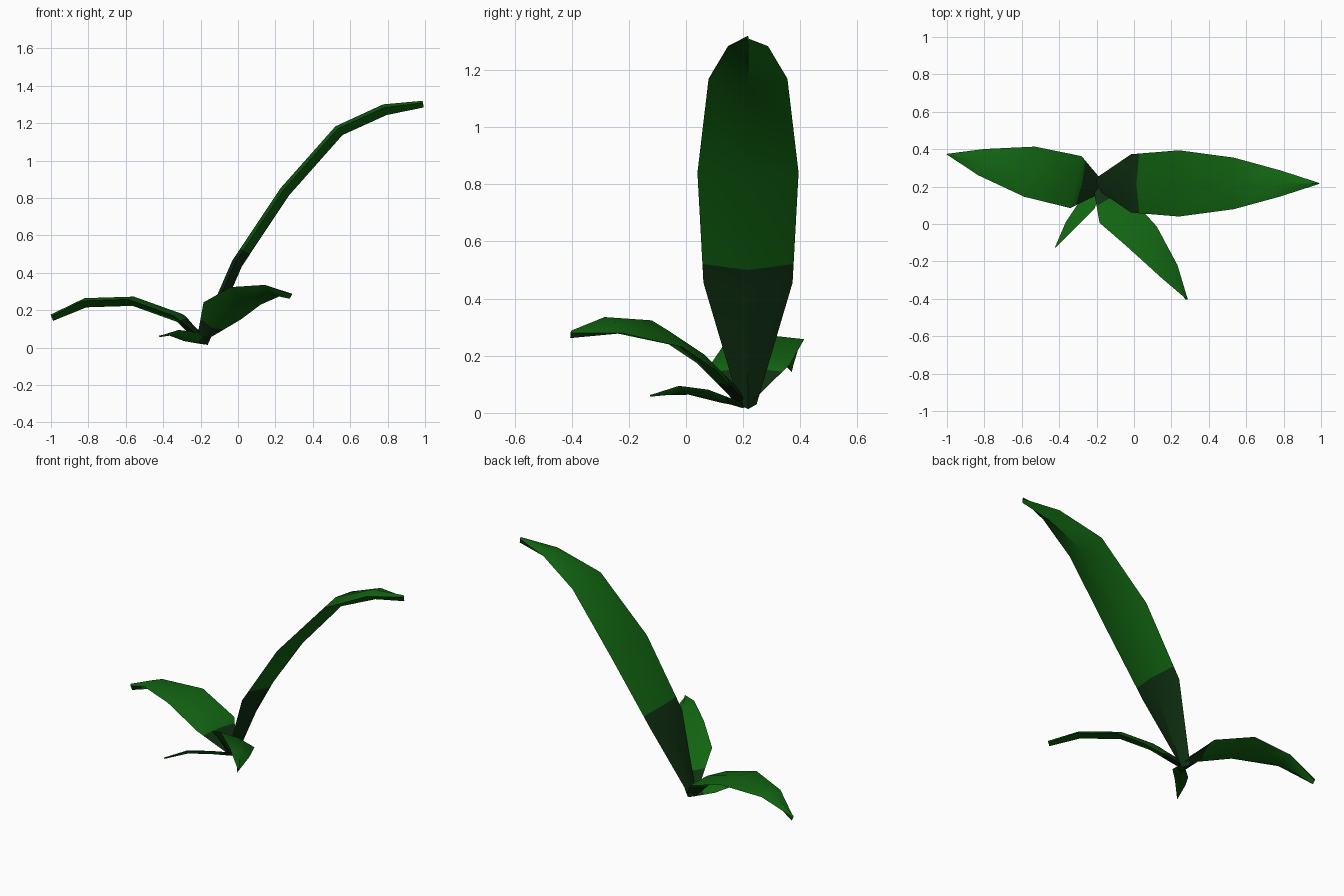
import bpy
import bmesh
import math
from mathutils import Vector

default_cube = bpy.data.objects.get("Cube")
if default_cube:
    bpy.data.objects.remove(default_cube, do_unlink=True)


def make_material(name, colour):
    material = bpy.data.materials.new(name)
    material.use_nodes = True
    material.diffuse_color = colour
    shader = material.node_tree.nodes["Principled BSDF"]
    shader.inputs["Base Color"].default_value = colour
    shader.inputs["Roughness"].default_value = 0.8
    return material


LEAF_GREEN = make_material("leaf green", (0.006, 0.13, 0.006, 1))
DARK_GREEN = make_material("dark stem green", (0.005, 0.03, 0.006, 1))


def cross_section(centre, tangent, half_width, thickness, roll):
    """Four-point lens: right rim, upper rib, left rim, lower rib."""
    flat_across = Vector((-tangent.y, tangent.x, 0)).normalized()
    flat_normal = tangent.cross(flat_across).normalized()
    across = flat_across * math.cos(roll) + flat_normal * math.sin(roll)
    normal = tangent.cross(across).normalized()
    rim_lift = normal * thickness * 0.2
    return [
        centre - across * half_width + rim_lift,
        centre + normal * thickness / 2,
        centre + across * half_width + rim_lift,
        centre - normal * thickness / 2,
    ]


def make_leaf(name, stations, thickness, tip_thickness, roll, dark_until):
    """Loft a leaf along (x, y, z, half width) stations, with a dark base."""
    points = [Vector(station[:3]) for station in stations]
    last = len(points) - 1
    sections = []
    for i, station in enumerate(stations):
        tangent = points[min(i + 1, last)] - points[max(i - 1, 0)]
        tangent.normalize()
        depth = tip_thickness if i == last else thickness
        sections.append(cross_section(points[i], tangent, station[3],
                                      depth, math.radians(roll)))

    # Extra section where the dark base meets the green blade
    start = int(dark_until)
    blend = dark_until - start
    border = [a.lerp(b, blend)
              for a, b in zip(sections[start], sections[start + 1])]
    sections.insert(start + 1, border)

    bm = bmesh.new()
    rings = [[bm.verts.new(p) for p in section] for section in sections]
    for i, (ring, following) in enumerate(zip(rings, rings[1:])):
        for k in range(4):
            n = (k + 1) % 4
            face = bm.faces.new((ring[k], ring[n], following[n], following[k]))
            face.material_index = 1 if i <= start else 0
    bm.faces.new(rings[0]).material_index = 1
    bm.faces.new(rings[-1])
    bmesh.ops.recalc_face_normals(bm, faces=bm.faces)

    mesh = bpy.data.meshes.new(name)
    bm.to_mesh(mesh)
    bm.free()
    mesh.materials.append(LEAF_GREEN)
    mesh.materials.append(DARK_GREEN)
    leaf = bpy.data.objects.new(name, mesh)
    bpy.context.collection.objects.link(leaf)

    # Smooth blades with a crisp rim
    bpy.ops.object.select_all(action="DESELECT")
    leaf.select_set(True)
    bpy.context.view_layer.objects.active = leaf
    bpy.ops.object.shade_smooth_by_angle(angle=math.radians(40))
    return leaf


# Tall leaf arching up to the left
make_leaf("tall_leaf",
          [(-0.19, 0.217, 0.025, 0.03), (-0.005, 0.217, 0.45, 0.156),
           (0.25, 0.217, 0.833, 0.177), (0.54, 0.217, 1.16, 0.138),
           (0.785, 0.217, 1.272, 0.07), (0.99, 0.217, 1.302, 0.003)],
          thickness=0.06, tip_thickness=0.036, roll=0, dark_until=1.17)

# Low leaf drooping out to the right
make_leaf("right_leaf",
          [(-0.19, 0.2, 0.04, 0.04), (-0.315, 0.225, 0.16, 0.142),
           (-0.56, 0.28, 0.248, 0.137), (-0.815, 0.33, 0.24, 0.072),
           (-0.995, 0.372, 0.16, 0.003)],
          thickness=0.05, tip_thickness=0.036, roll=0, dark_until=0.8)

# Tilted leaf reaching forward
make_leaf("front_leaf",
          [(-0.19, 0.19, 0.05, 0.03), (-0.085, 0.05, 0.19, 0.12),
           (0.04, -0.07, 0.27, 0.107), (0.185, -0.255, 0.3, 0.062),
           (0.282, -0.403, 0.275, 0.003)],
          thickness=0.04, tip_thickness=0.03, roll=-27, dark_until=0.5)

# Small young leaf near the ground
make_leaf("small_leaf",
          [(-0.18, 0.2, 0.025, 0.02), (-0.25, 0.1, 0.055, 0.05),
           (-0.34, -0.008, 0.076, 0.033), (-0.42, -0.125, 0.06, 0.002)],
          thickness=0.018, tip_thickness=0.008, roll=28, dark_until=0.5)
